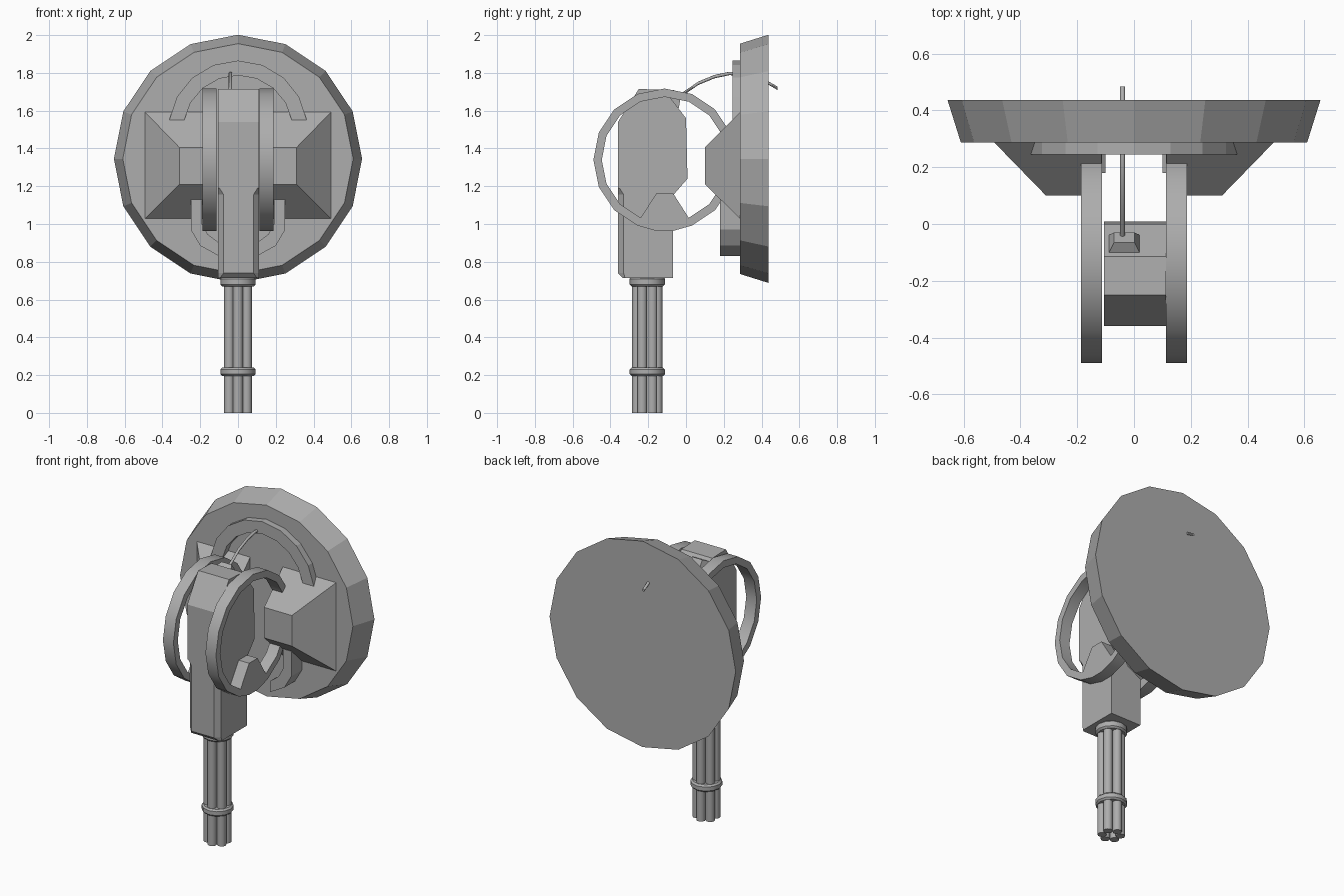
import bpy, bmesh
from math import cos, sin, pi, radians

cube = bpy.data.objects.get("Cube")
if cube:
    bpy.data.objects.remove(cube)

GREY = (0.42, 0.42, 0.42, 1)
metal = bpy.data.materials.new("grey_metal")
metal.use_nodes = True
metal.diffuse_color = GREY
metal.node_tree.nodes["Principled BSDF"].inputs["Base Color"].default_value = GREY


def finish(name, bm, smooth=None):
    bmesh.ops.recalc_face_normals(bm, faces=bm.faces)
    mesh = bpy.data.meshes.new(name)
    bm.to_mesh(mesh)
    bm.free()
    mesh.materials.append(metal)
    ob = bpy.data.objects.new(name, mesh)
    bpy.context.collection.objects.link(ob)
    if smooth:
        bpy.ops.object.select_all(action='DESELECT')
        ob.select_set(True)
        bpy.context.view_layer.objects.active = ob
        bpy.ops.object.shade_smooth_by_angle(angle=radians(smooth))
    return ob


def loft(name, rings, smooth=None):
    """Skin a row of equal-length point loops and cap both ends."""
    bm = bmesh.new()
    loops = [[bm.verts.new(p) for p in ring] for ring in rings]
    for a, b in zip(loops, loops[1:]):
        for i in range(len(a)):
            j = (i + 1) % len(a)
            bm.faces.new((a[i], a[j], b[j], b[i]))
    bm.faces.new(loops[0])
    bm.faces.new(loops[-1])
    return finish(name, bm, smooth)


def band(name, outer, inner, place, lo, hi, closed=False, smooth=None):
    """Flat strip between two outlines, given depth from lo to hi."""
    bm = bmesh.new()
    rows = [[bm.verts.new(place(u, v, d)) for u, v in line]
            for line, d in ((outer, lo), (outer, hi), (inner, hi), (inner, lo))]
    n = len(outer)
    for i in range(n if closed else n - 1):
        j = (i + 1) % n
        for k in range(4):
            a, b = rows[k], rows[(k + 1) % 4]
            bm.faces.new((a[i], a[j], b[j], b[i]))
    if not closed:
        for i in (0, -1):
            bm.faces.new([r[i] for r in rows])
    return finish(name, bm, smooth)


def along_x(u, v, d):
    return (d, u, v)


def along_y(u, v, d):
    return (u, d, v)


def arc(cu, cv, r, start, end, n):
    angles = [radians(start + (end - start) * i / n) for i in range(n + 1)]
    return [(cu + r * cos(a), cv + r * sin(a)) for a in angles]


def rect(x0, x1, y, z0, z1):
    return [(x0, y, z0), (x1, y, z0), (x1, y, z1), (x0, y, z1)]


def turned(name, cx, cy, profile, n, smooth=40):
    """Upright round part from (radius, height) pairs."""
    return loft(name, [[(u, v, z) for u, v in arc(cx, cy, r, 0, 360, n)[:-1]]
                       for r, z in profile], smooth)


# Shield disc, flaring towards the back
loft("shield_disc", [[along_y(u, v, y) for u, v in arc(0, 1.345, r, 90, 450, 16)[:-1]]
                     for y, r in ((0.287, 0.61), (0.437, 0.657))])

# Arched rib above the shield blocks
band("upper_rib", arc(0, 1.497, 0.368, 8, 172, 8), arc(0, 1.497, 0.29, 10, 170, 8),
     along_y, 0.245, 0.29)

rib_outer = [(0.25, 1.13), (0.25, 0.97), (0.2, 0.885), (0.1, 0.83)]
rib_inner = [(0.19, 1.13), (0.19, 1.0), (0.16, 0.945), (0.1, 0.9)]

# Side ring outline, with a stepped lug on the inside at the bottom
ring_outer = arc(-0.113, 1.34, 0.377, -67.5, 247.5, 14) + [(-0.155, 0.963), (-0.07, 0.963)]
ring_inner = arc(-0.113, 1.34, 0.333, -67.5, 247.5, 14) + [(-0.155, 1.165), (-0.07, 1.165)]

for side, s in (("left", 1), ("right", -1)):
    # Sloped block behind the gun
    loft(side + "_shield_block", [rect(s * 0.115, s * 0.31, 0.1, 1.21, 1.405),
                                  rect(s * 0.115, s * 0.495, 0.29, 1.025, 1.595)])
    # Lower rib half
    band(side + "_lower_rib", [(s * u, v) for u, v in rib_outer],
         [(s * u, v) for u, v in rib_inner], along_y, 0.18, 0.29)
    # Grip ring
    band(side + "_ring", ring_outer, ring_inner, along_x, s * 0.113, s * 0.187,
         closed=True, smooth=30)

# Gun housing
housing = [(-0.36, 1.19), (-0.36, 1.54), (-0.25, 1.715), (-0.115, 1.71),
           (0.0, 1.56), (0.008, 1.24), (-0.07, 1.15)]
loft("gun_housing", [[along_x(u, v, x) for u, v in housing] for x in (-0.106, 0.112)])


def neck(z, chamfer, front):
    l, r, back = -0.106, 0.112, -0.07
    return [(l, back, z), (r, back, z), (r, front + chamfer, z), (r - chamfer, front, z),
            (l + chamfer, front, z), (l, front + chamfer, z)]


loft("gun_neck", [neck(0.715, 0.012, -0.335), neck(0.74, 0.03, -0.36),
                  neck(1.155, 0.03, -0.36), neck(1.2, 0.002, -0.36)])

# Barrel cluster
CY = -0.205
for i in range(6):
    a = pi / 2 + i * pi / 3
    turned("barrel_%d" % (i + 1), 0.054 * cos(a), CY + 0.054 * sin(a),
           ((0.027, 0), (0.027, 0.73)), 10)

# Collars clamping the barrels
for name, z0, z1 in (("lower_collar", 0.195, 0.24), ("upper_collar", 0.67, 0.72)):
    turned(name, 0, CY, ((0.083, z0), (0.093, z0 + 0.01), (0.093, z1 - 0.01), (0.083, z1)), 12)

# Cable socket on the sloping back of the housing
loft("cable_socket", [
    [(x, y, z) for x, y, z in ((-0.09, -0.105, 1.69), (0.022, -0.105, 1.69),
                               (0.022, -0.04, 1.605), (-0.09, -0.04, 1.605))],
    [(x, y, z) for x, y, z in ((-0.07, -0.065, 1.71), (0.002, -0.065, 1.71),
                               (0.002, -0.03, 1.66), (-0.07, -0.03, 1.66))]])

# Cable running through the shield
path = [(-0.06, 1.66), (0.0, 1.7), (0.065, 1.745), (0.15, 1.78), (0.23, 1.797),
        (0.33, 1.79), (0.43, 1.75), (0.485, 1.718)]
loft("cable", [[along_y(u, v, y) for u, v in arc(-0.04, z, 0.009, 0, 360, 8)[:-1]]
               for y, z in path], 50)
